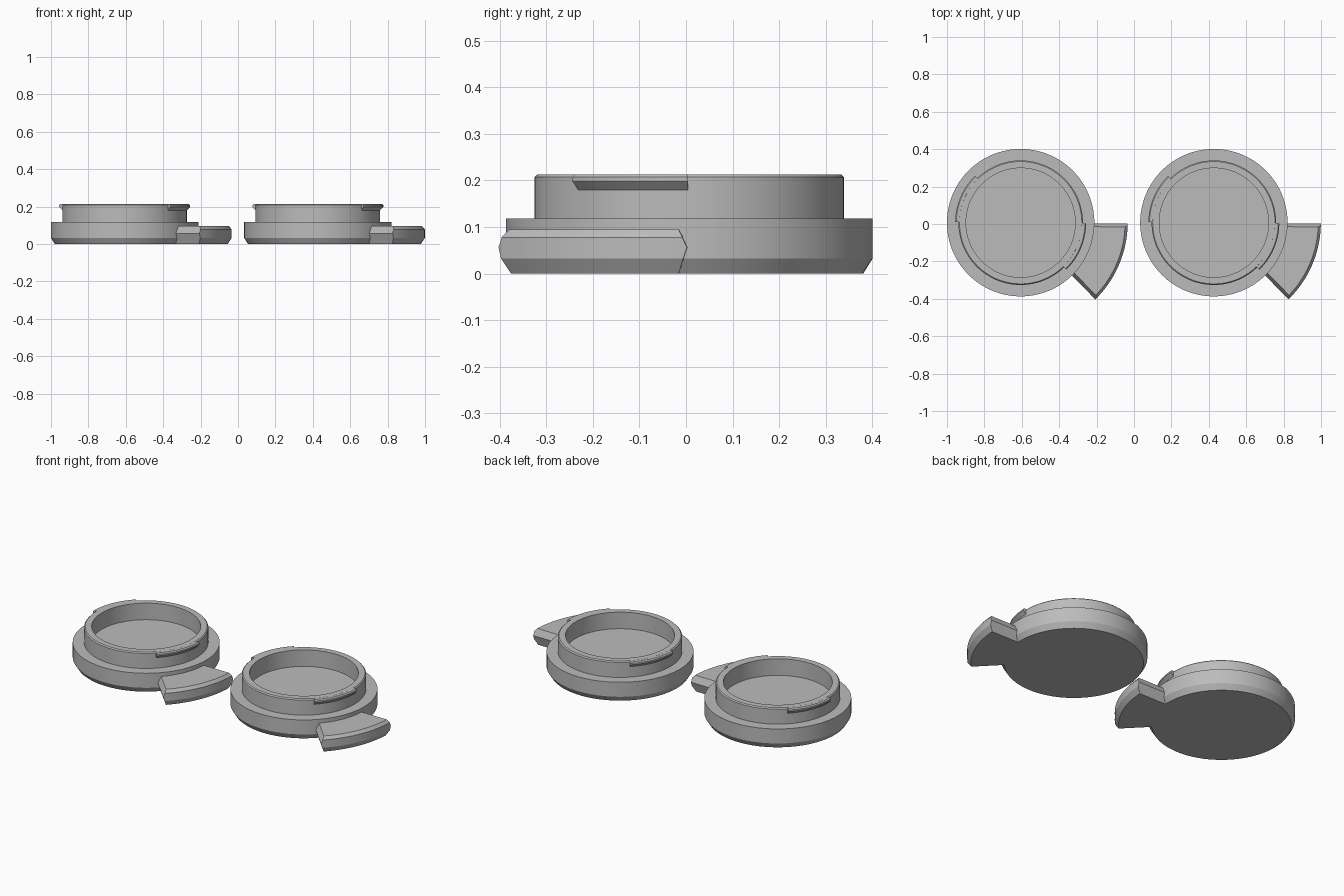
import bpy
import bmesh
import math

if "Cube" in bpy.data.objects:
    bpy.data.objects.remove(bpy.data.objects["Cube"])

CY = 0.007             # shared y centre of both caps
CENTRES = (-0.606, 0.427)
SEGMENTS = 128

grey = bpy.data.materials.new("grey plastic")
grey.diffuse_color = (0.5, 0.5, 0.5, 1)
grey.use_nodes = True
grey.node_tree.nodes["Principled BSDF"].inputs["Base Color"].default_value = grey.diffuse_color


def finish(bm, name, cx):
    bmesh.ops.remove_doubles(bm, verts=bm.verts, dist=1e-5)
    bmesh.ops.recalc_face_normals(bm, faces=bm.faces)
    mesh = bpy.data.meshes.new(name)
    bm.to_mesh(mesh)
    bm.free()
    obj = bpy.data.objects.new(name, mesh)
    obj.location = (cx, CY, 0)
    mesh.materials.append(grey)
    bpy.context.collection.objects.link(obj)
    bpy.ops.object.select_all(action='DESELECT')
    obj.select_set(True)
    bpy.context.view_layer.objects.active = obj
    bpy.ops.object.shade_smooth_by_angle(angle=math.radians(20))


def lathe(name, cx, profile):
    """Turn an (r, z) profile about the vertical axis."""
    bm = bmesh.new()
    verts = [bm.verts.new((r, 0, z)) for r, z in profile]
    edges = [bm.edges.new(p) for p in zip(verts, verts[1:])]
    bmesh.ops.spin(bm, geom=verts + edges, cent=(0, 0, 0), axis=(0, 0, 1),
                   angle=math.tau, steps=SEGMENTS, use_merge=True)
    finish(bm, name, cx)


def sector(name, cx, a0, a1, layers, steps=20):
    """Solid ring sector; each layer is (z, inner r, outer r, end inset)."""
    bm = bmesh.new()
    rings = []
    for z, r_in, r_out, inset in layers:
        ring = []
        for r, order in ((r_out, range(steps + 1)), (r_in, range(steps, -1, -1))):
            trim = math.asin(inset / r)      # keeps the end bevel parallel
            lo, hi = math.radians(a0) + trim, math.radians(a1) - trim
            for i in order:
                a = lo + (hi - lo) * i / steps
                ring.append(bm.verts.new((r * math.cos(a), r * math.sin(a), z)))
        rings.append(ring)
    n = len(rings[0])
    for low, high in zip(rings, rings[1:]):
        for i in range(n):
            j = (i + 1) % n
            bm.faces.new((low[i], low[j], high[j], high[i]))
    for ring in (rings[0], rings[-1]):       # strips for bottom and top
        for i in range(steps):
            bm.faces.new((ring[i], ring[i + 1], ring[n - 2 - i], ring[n - 1 - i]))
    finish(bm, name, cx)


# Flange with bevelled underside, raised collar and recessed floor
cap_profile = [(0, 0), (0.374, 0), (0.394, 0.032), (0.394, 0.118),
               (0.333, 0.118), (0.333, 0.207), (0.327, 0.213),
               (0.292, 0.213), (0.292, 0.115), (0, 0.115)]

# Grip tab: bevelled outer rim and pointed ends
tab_layers = [(0.0, 0.36, 0.552, 0.018), (0.032, 0.38, 0.572, 0.008),
              (0.056, 0.38, 0.572, 0.0), (0.078, 0.38, 0.572, 0.010),
              (0.095, 0.38, 0.558, 0.018)]

# Locking lug: sloped underside, small top bevel
lug_layers = [(0.180, 0.31, 0.333, 0.0), (0.198, 0.31, 0.350, 0.0),
              (0.207, 0.31, 0.350, 0.0), (0.2128, 0.31, 0.344, 0.0)]

for side, cx in zip(("left", "right"), CENTRES):
    lathe(side + "_cap_body", cx, cap_profile)
    sector(side + "_grip_tab", cx, -45.8, -0.5, tab_layers)
    sector(side + "_front_lug", cx, -45.8, -0.5, lug_layers)
    sector(side + "_back_lug", cx, 134.2, 179.5, lug_layers)
